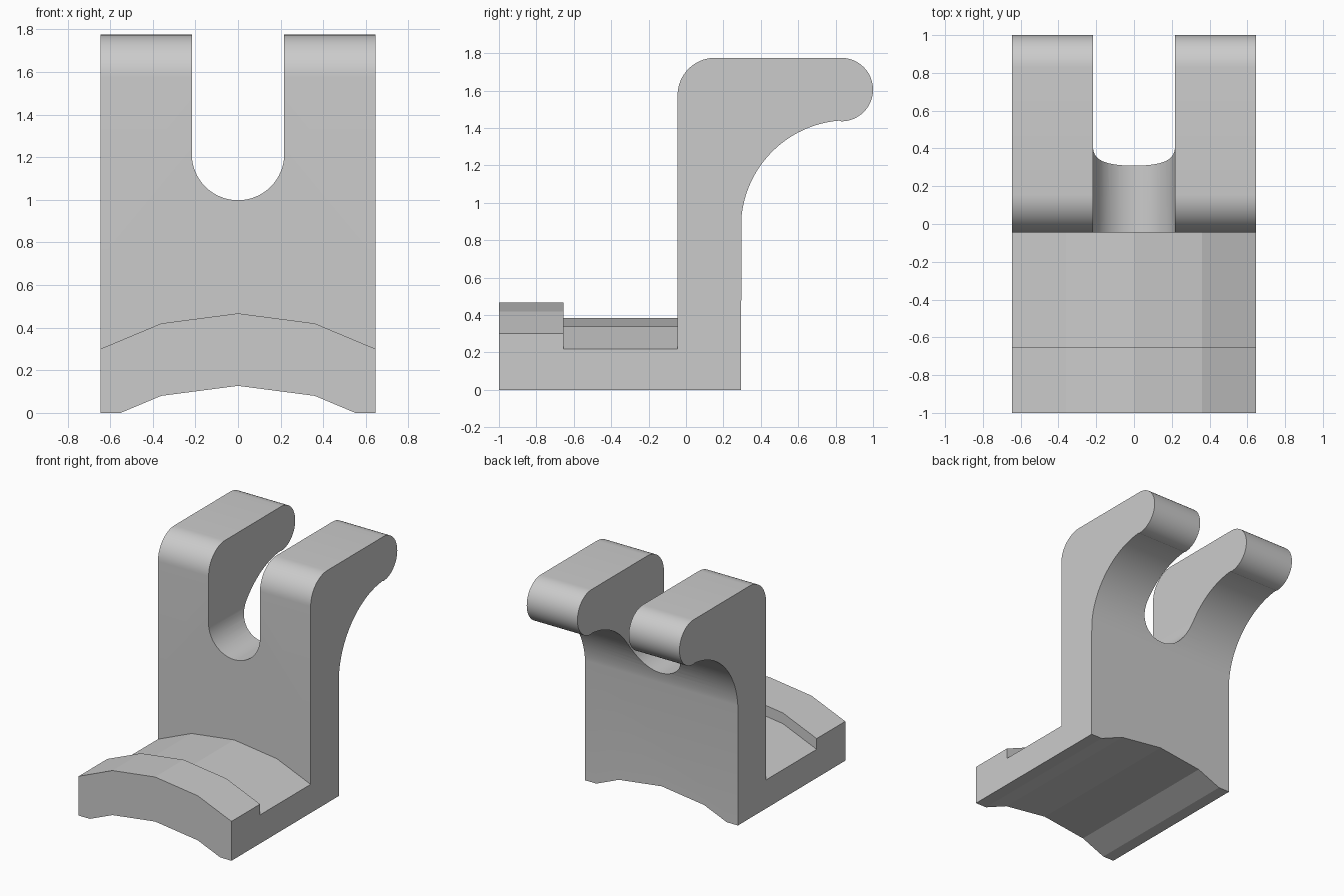
import bpy, bmesh
from math import sin, cos, radians
from mathutils import Vector

cube = bpy.data.objects.get("Cube")
if cube:
    bpy.data.objects.remove(cube, do_unlink=True)

grey = bpy.data.materials.new("plain grey")
grey.use_nodes = True
grey.diffuse_color = (0.6, 0.6, 0.6, 1)
grey.node_tree.nodes["Principled BSDF"].inputs["Base Color"].default_value = (0.6, 0.6, 0.6, 1)

HALF = 0.645      # half width
FACE = -0.045     # front of the upright
BACK = 0.295      # back of the upright
TOP = 1.775


def arc(cx, cz, r, start, end, n):
    angles = [radians(start + (end - start) * i / n) for i in range(n + 1)]
    return [(cx + r * cos(a), cz + r * sin(a)) for a in angles]


def prism(name, points, axis, lo, hi):
    """Extrude a closed (across, z) outline along x or y."""
    def place(p, d):
        return (d, p[0], p[1]) if axis == "x" else (p[0], d, p[1])
    bm = bmesh.new()
    face = bm.faces.new([bm.verts.new(place(p, lo)) for p in points])
    out = bmesh.ops.extrude_face_region(bm, geom=[face])
    verts = [g for g in out["geom"] if isinstance(g, bmesh.types.BMVert)]
    step = Vector(place((0, 0), hi - lo))
    bmesh.ops.translate(bm, verts=verts, vec=step)
    bmesh.ops.recalc_face_normals(bm, faces=bm.faces)
    mesh = bpy.data.meshes.new(name)
    bm.to_mesh(mesh)
    bm.free()
    mesh.materials.append(grey)
    obj = bpy.data.objects.new(name, mesh)
    bpy.context.collection.objects.link(obj)
    return obj


def facets(rise):
    """Faceted arch line from left to right, rising to the given crown height."""
    half = [(0.36, rise - 0.047), (0.72, rise - 0.198)]
    return [(-x, z) for x, z in reversed(half)] + [(0, rise)] + half


# Bracket body: base, upright and hooked arms from one side outline
outline = [(-1, 0), (BACK, 0)]
outline += arc(0.865, 0.87, 0.571, 175.5, 94.5, 24)
outline += arc(0.83, TOP - 0.17, 0.17, -90, 90, 24)
outline += arc(FACE + 0.2, TOP - 0.2, 0.2, 90, 180, 16)
outline += [(FACE, 0.55), (-1, 0.55)]
body = prism("bracket_body", outline, "x", -HALF, HALF)

# Cutters: slot between the arms, arch underneath, lip top and pad top
slot = arc(0, 1.215, 0.217, 180, 360, 32) + [(0.217, 2), (-0.217, 2)]
cutters = [
    prism("slot_cutter", slot, "y", -0.5, 1.2),
    prism("arch_cutter", facets(0.127), "y", -1.2, 0.6),
    prism("lip_cutter", facets(0.467) + [(0.72, 0.7), (-0.72, 0.7)], "y", -1.2, -0.6),
    prism("pad_cutter", facets(0.385) + [(0.72, 0.7), (-0.72, 0.7)], "y", -0.655, FACE),
]
bpy.context.view_layer.objects.active = body
for cutter in cutters:
    mod = body.modifiers.new(cutter.name, "BOOLEAN")
    mod.operation = "DIFFERENCE"
    mod.solver = "EXACT"
    mod.object = cutter
    bpy.ops.object.modifier_apply(modifier=mod.name)
for cutter in cutters:
    bpy.data.objects.remove(cutter, do_unlink=True)

# Smooth the round surfaces, keep facets and edges sharp
bpy.ops.object.select_all(action="DESELECT")
body.select_set(True)
bpy.ops.object.shade_smooth_by_angle(angle=radians(12))
